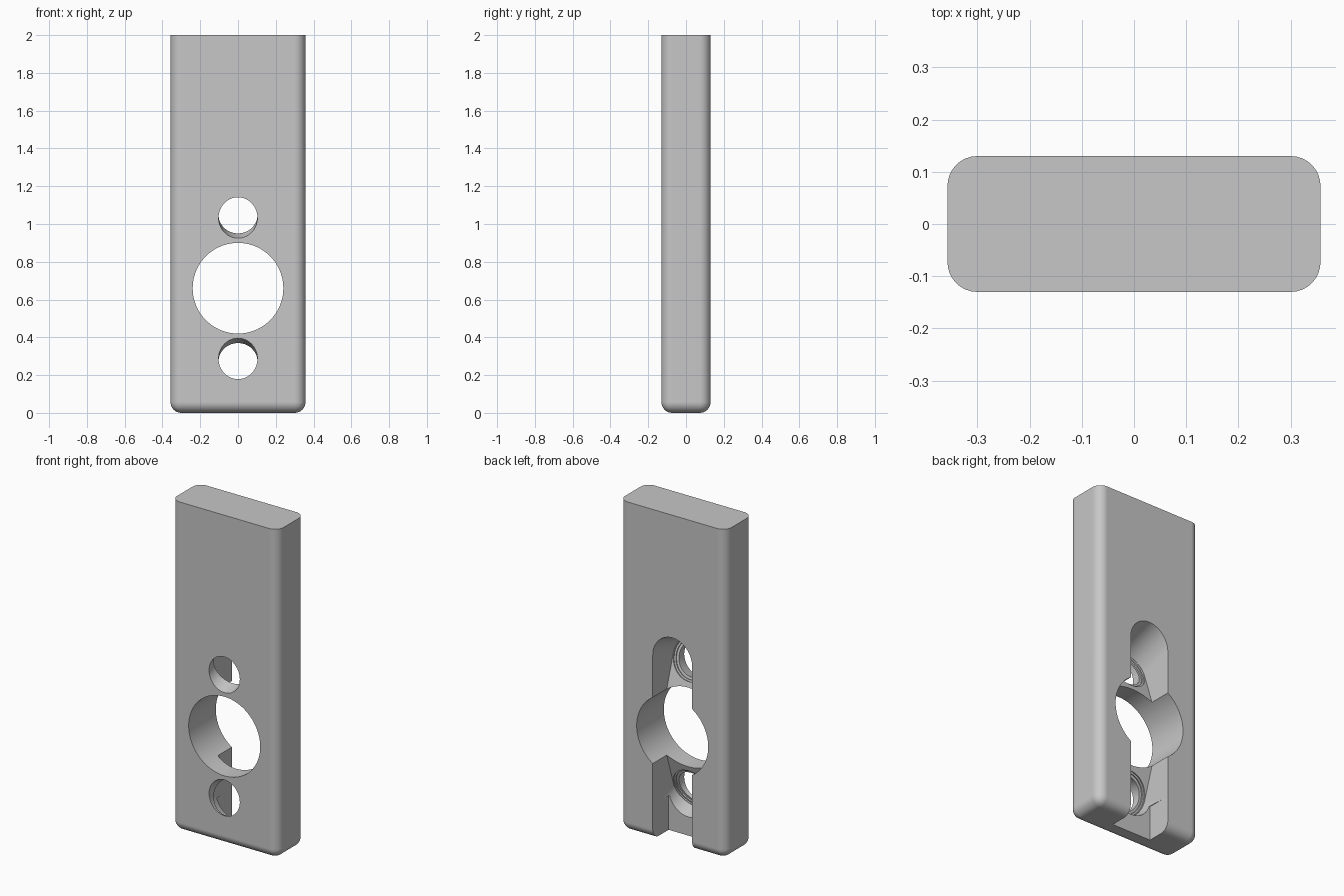
import bpy, bmesh, math
from mathutils import Matrix, Vector

cube = bpy.data.objects.get("Cube")
if cube:
    bpy.data.objects.remove(cube, do_unlink=True)

HALF_W, HALF_D, HEIGHT, FILLET = 0.357, 0.13, 2.0, 0.057
HOLE_Z, HOLE_R = 0.66, 0.24          # large central hole
SCREW_OFFSET, SCREW_R = 0.373, 0.103  # tilted screw holes above and below it
SLOT_R, TILT, SEAT = 0.132, math.radians(18), 0.066

grey = bpy.data.materials.new("plain_grey")
grey.use_nodes = True
grey.diffuse_color = (0.57, 0.57, 0.57, 1)
grey.node_tree.nodes["Principled BSDF"].inputs["Base Color"].default_value = grey.diffuse_color


def make_object(name, bm):
    bmesh.ops.recalc_face_normals(bm, faces=bm.faces)
    mesh = bpy.data.meshes.new(name)
    bm.to_mesh(mesh)
    bm.free()
    obj = bpy.data.objects.new(name, mesh)
    bpy.context.collection.objects.link(obj)
    mesh.materials.append(grey)
    return obj


def box(x0, x1, y0, y1, z0, z1):
    bm = bmesh.new()
    bmesh.ops.create_cube(bm, size=1)
    for v in bm.verts:
        v.co = Vector((x1 if v.co.x > 0 else x0, y1 if v.co.y > 0 else y0,
                       z1 if v.co.z > 0 else z0))
    return bm


def prism(outline, start, end, frame):
    """Closed prism of a flat outline along the local z axis of a frame."""
    bm = bmesh.new()
    low, high = ([bm.verts.new(frame @ Vector((x, y, z))) for x, y in outline]
                 for z in (start, end))
    bm.faces.new(low[::-1])
    bm.faces.new(high)
    for i in range(len(low)):
        bm.faces.new((low[i - 1], low[i], high[i], high[i - 1]))
    return bm


def arc(radius, sweep, steps):
    return [(radius * math.cos(sweep * i / steps), radius * math.sin(sweep * i / steps))
            for i in range(steps)]


def circle(radius):
    return arc(radius, math.tau, 72)


def axis_frame(origin, side, tilt):
    """Local z runs to the back, local y runs away from the large hole."""
    s, c = math.sin(tilt), math.cos(tilt)
    rot = Matrix(((side, 0, 0), (0, -s, c), (0, side * c, side * s)))
    rot[0][0] = -side
    return Matrix.Translation(origin) @ rot.to_4x4()


def cut(target, bm):
    cutter = make_object("cutter", bm)
    cutter.hide_render = True
    mod = target.modifiers.new("cut", "BOOLEAN")
    mod.operation, mod.solver, mod.object = "DIFFERENCE", "EXACT", cutter
    bpy.context.view_layer.objects.active = target
    bpy.ops.object.modifier_apply(modifier=mod.name)
    bpy.data.objects.remove(cutter, do_unlink=True)


# Bar with rounded sides and bottom, sharp flat top
bm = box(-HALF_W, HALF_W, -HALF_D, HALF_D, 0, HEIGHT)
edges = [e for e in bm.edges if min(v.co.z for v in e.verts) < 0.01]
bmesh.ops.bevel(bm, geom=edges, offset=FILLET, segments=8, profile=0.5, affect="EDGES")
bar = make_object("bar", bm)

# Large through hole
cut(bar, prism(circle(HOLE_R), -0.4, 0.4, axis_frame((0, 0, HOLE_Z), 1, 0)))

# Tilted pockets with stepped screw holes, mirrored about the large hole
for side in (1, -1):
    frame = axis_frame((0, -HALF_D, HOLE_Z + side * SCREW_OFFSET), side, TILT)
    slot = arc(SLOT_R, math.pi, 36) + [(-SLOT_R, 0), (-SLOT_R, -0.3), (SLOT_R, -0.3)]
    cut(bar, prism(slot, SEAT, 0.5, frame))
    for radius, depth in ((SLOT_R - 0.003, 0.008), (SLOT_R - 0.014, 0.016)):
        cut(bar, prism(circle(radius), SEAT - depth, 0.2, frame))
    cut(bar, prism(circle(SCREW_R), -0.2, 0.2, frame))

# Straight channel leading out of the bottom end
cut(bar, box(-SLOT_R, SLOT_R, -0.022, 0.3, -0.2, 0.21))

# Smooth shading with crisp flat faces
bpy.ops.object.select_all(action="DESELECT")
bar.select_set(True)
bpy.context.view_layer.objects.active = bar
bpy.ops.object.shade_smooth_by_angle(angle=math.radians(30))
weighted = bar.modifiers.new("weighted_normals", "WEIGHTED_NORMAL")
weighted.keep_sharp = True
